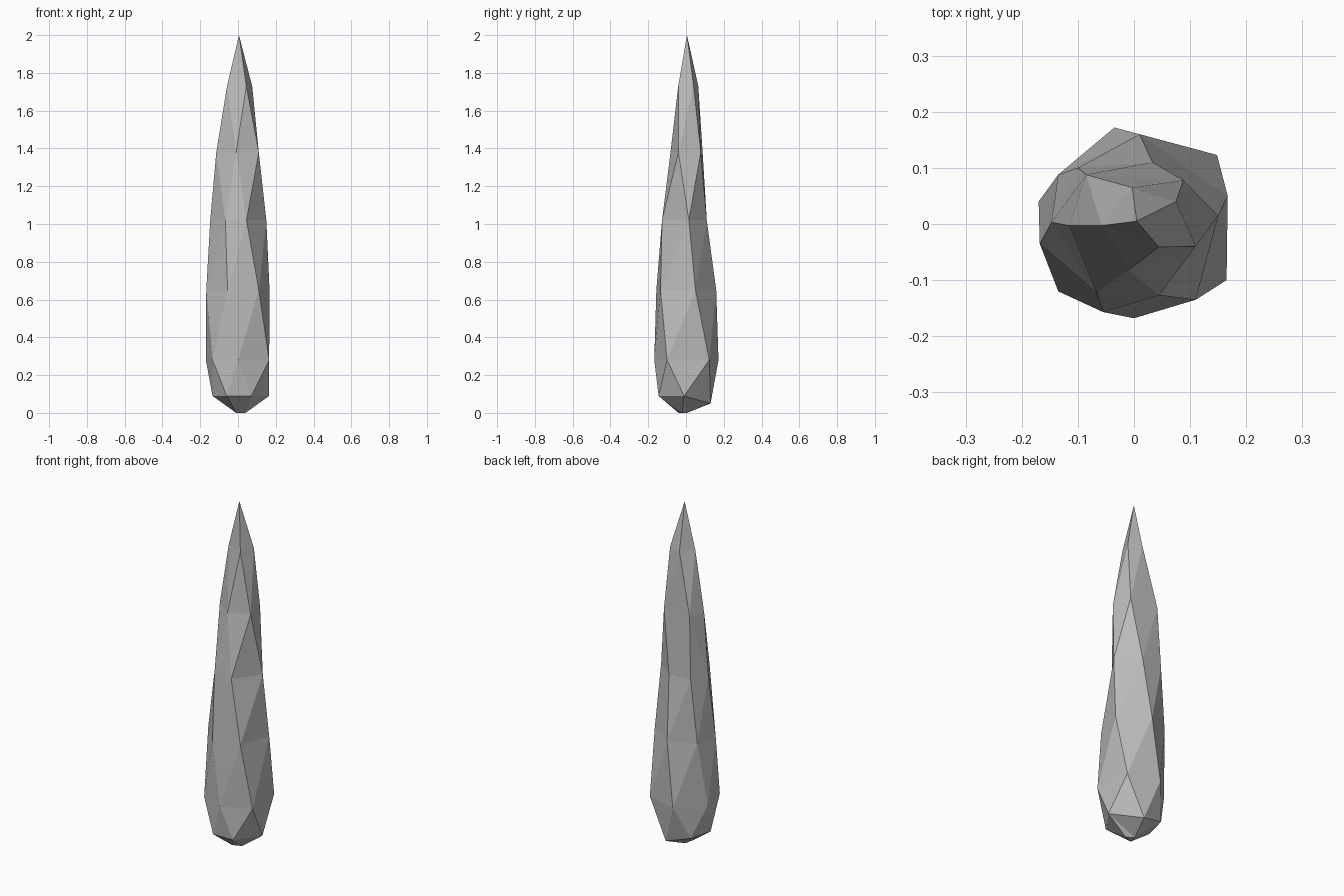
import bpy, bmesh, math

cube = bpy.data.objects.get("Cube")
if cube:
    bpy.data.objects.remove(cube)


def make_material(name, colour):
    mat = bpy.data.materials.new(name)
    mat.use_nodes = True
    mat.diffuse_color = colour
    mat.node_tree.nodes["Principled BSDF"].inputs["Base Color"].default_value = colour
    return mat


def angle(vert):
    return math.atan2(vert.co.y, vert.co.x)


def angular_gap(a, b):
    gap = abs(angle(a) - angle(b)) % math.tau
    return min(gap, math.tau - gap)


def add_ring(bm, height, points):
    """Irregular ring of facet corners, ordered around the axis; points in millimetres."""
    verts = [bm.verts.new((x / 1000, y / 1000, height)) for x, y in points]
    return sorted(verts, key=angle)


def stitch(bm, lower, upper):
    """Triangulate between two rings, always taking the less twisted diagonal."""
    start = min(range(len(upper)), key=lambda k: angular_gap(lower[0], upper[k]))
    upper = upper[start:] + upper[:start]
    low_loop, up_loop = lower + lower[:1], upper + upper[:1]
    i = j = 0
    while i < len(lower) or j < len(upper):
        a, b = low_loop[i], up_loop[j]
        if j == len(upper):
            step_low = True
        elif i == len(lower):
            step_low = False
        else:
            step_low = angular_gap(low_loop[i + 1], b) < angular_gap(a, up_loop[j + 1])
        if step_low:
            i += 1
            bm.faces.new((a, low_loop[i], b))
        else:
            j += 1
            bm.faces.new((a, up_loop[j], b))


# Faceted shard: irregular rings from the blunt foot to the pointed tip
LEVELS = [
    (0.09, [(-135, -35), (-60, -145), (70, -145), (165, -10), (40, 130), (-100, 100)]),
    (0.28, [(-170, 40), (-135, -120), (0, -168), (165, -100), (148, 123), (-35, 172)]),
    (0.65, [(-168, -35), (-55, -157), (110, -135), (167, 50), (10, 160), (-135, 88)]),
    (1.02, [(-147, 3), (-67, -122), (45, -127), (150, 15), (33, 110), (-100, 100)]),
    (1.38, [(-115, -3), (-10, -82), (110, -40), (88, 78), (-85, 88)]),
    (1.73, [(-58, -3), (44, -41), (75, 40), (-3, 65)]),
]
bm = bmesh.new()
rings = [add_ring(bm, height, points) for height, points in LEVELS]
for lower, upper in zip(rings, rings[1:]):
    stitch(bm, lower, upper)

# The rear corner of the foot hangs lower than the rest
max(rings[0], key=lambda v: v.co.y).co.z = 0.05

# Pointed tip
tip = bm.verts.new((0.005, 0.005, 2))
for a, b in zip(rings[-1], rings[-1][1:] + rings[-1][:1]):
    bm.faces.new((a, b, tip))

# Small flat underside
foot = [bm.verts.new(co) for co in ((-0.01, -0.04, 0), (0.04, -0.02, 0), (0, 0.005, 0))]
bm.faces.new(foot)
foot.sort(key=angle)
stitch(bm, foot, rings[0])

bmesh.ops.recalc_face_normals(bm, faces=bm.faces)
mesh = bpy.data.meshes.new("shard")
bm.to_mesh(mesh)
bm.free()
mesh.materials.append(make_material("stone grey", (0.5, 0.5, 0.5, 1)))
shard = bpy.data.objects.new("shard", mesh)
bpy.context.collection.objects.link(shard)
